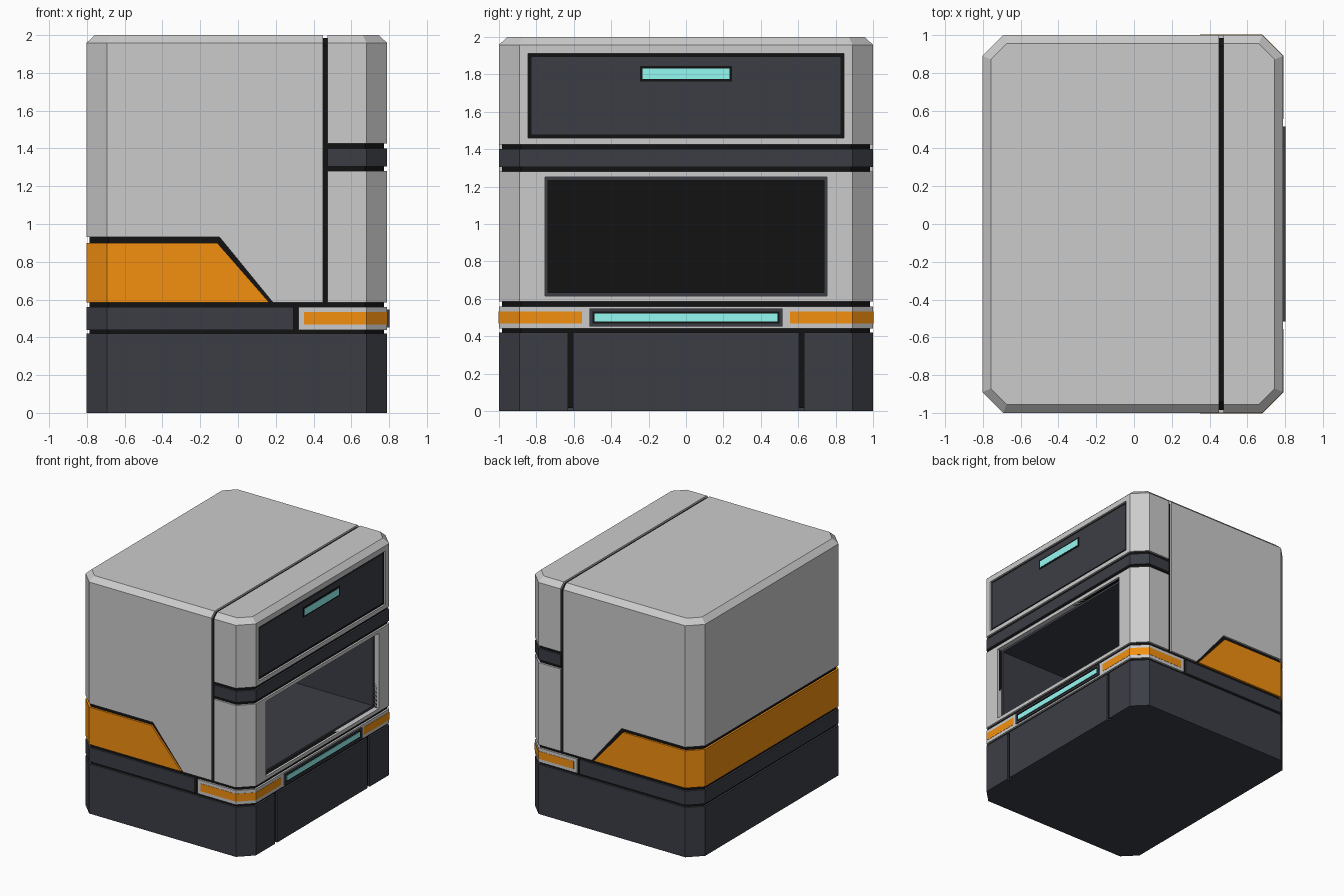
import bpy, bmesh
from mathutils import Vector

if "Cube" in bpy.data.objects:
    bpy.data.objects.remove(bpy.data.objects["Cube"])

L, R, W, C = -0.803, 0.79, 1.0, 0.11      # plan extents and corner chamfer
COL = {"black": (0.006, 0.006, 0.006, 1), "dark": (0.045, 0.048, 0.06, 1),
       "orange": (0.9, 0.28, 0.005, 1), "teal": (0.3, 0.95, 0.9, 1)}
MAT = {}
for key, rgba in COL.items():
    MAT[key] = bpy.data.materials.new(key)
    MAT[key].diffuse_color = rgba


def finish(name, bm, colour=None):
    me = bpy.data.meshes.new(name)
    bm.to_mesh(me)
    bm.free()
    ob = bpy.data.objects.new(name, me)
    bpy.context.collection.objects.link(ob)
    if colour:
        me.materials.append(MAT[colour])
    return ob


def plan(inset):
    """Chamfered rectangle, offset inwards."""
    l, r, w, c = L + inset, R - inset, W - inset, C - inset * 0.586
    return [(l + c, -w), (r - c, -w), (r, -w + c), (r, w - c),
            (r - c, w), (l + c, w), (l, w - c), (l, -w + c)]


def loft(bm, rings):
    rows = [[bm.verts.new(p) for p in ring] for ring in rings]
    n = len(rows[0])
    for a, b in zip(rows, rows[1:]):
        for i in range(n):
            j = (i + 1) % n
            bm.faces.new((a[i], a[j], b[j], b[i]))
    bm.faces.new(rows[0][::-1])
    bm.faces.new(rows[-1])
    bmesh.ops.recalc_face_normals(bm, faces=bm.faces)


def slab(name, z0, z1, colour=None, clips=(), inset=0.0, bevel=False):
    """Horizontal slice of the body; clips are (point, outward normal)."""
    levels = [(z0, inset), (z1, inset)]
    if bevel:
        levels = [(z0, inset), (z1 - 0.042, inset), (z1, inset + 0.045)]
    bm = bmesh.new()
    loft(bm, [[(x, y, z) for x, y in plan(i)] for z, i in levels])
    for co, no in clips:
        geom = bm.verts[:] + bm.edges[:] + bm.faces[:]
        cut = bmesh.ops.bisect_plane(bm, geom=geom, plane_co=co, plane_no=no, clear_outer=True)
        edges = [e for e in cut["geom_cut"] if isinstance(e, bmesh.types.BMEdge)]
        bmesh.ops.contextual_create(bm, geom=edges)
    bmesh.ops.recalc_face_normals(bm, faces=bm.faces)
    return finish(name, bm, colour)


def add_box(bm, x0, x1, y0, y1, z0, z1):
    vs = bmesh.ops.create_cube(bm, size=1)["verts"]
    lo, hi = Vector((x0, y0, z0)), Vector((x1, y1, z1))
    for v in vs:
        v.co = Vector([(a + b) / 2 + c * (b - a) for a, b, c in zip(lo, hi, v.co)])


def box(name, *ext, colour=None):
    bm = bmesh.new()
    add_box(bm, *ext)
    return finish(name, bm, colour)


def frame(name, x0, x1, w, z0, z1, t, colour):
    bm = bmesh.new()
    add_box(bm, x0, x1, -w, w, z0, z0 + t)
    add_box(bm, x0, x1, -w, w, z1 - t, z1)
    for s in (-w, w - t):
        add_box(bm, x0, x1, s, s + t, z0 + t, z1 - t)
    return finish(name, bm, colour)


def subtract(cutter, *targets):
    cutter.hide_render = True
    cutter.hide_viewport = True
    for ob in targets:
        m = ob.modifiers.new("cut", 'BOOLEAN')
        m.operation, m.solver, m.object = 'DIFFERENCE', 'EXACT', cutter


def below_x(x):
    return ((x, 0, 0), (1, 0, 0))


def above_x(x):
    return ((x, 0, 0), (-1, 0, 0))


# Black core seen in every seam
core = slab("seam_core", 0.015, 1.985, "black", inset=0.016, bevel=True)

# Base with two vertical seams on the right face
base = slab("base", 0, 0.42, "dark")
for s in (-1, 1):
    y = 0.618 * s
    subtract(box("base_seam_cutter", 0.765, 0.9, y - 0.014, y + 0.014, -0.1, 0.5), base)

# Waist band
slab("waist_band_rear", 0.44, 0.56, "dark", [below_x(0.295)])
slab("waist_band_front", 0.44, 0.56, None, [above_x(0.32)])
for s in (-1, 1):
    slab("corner_light", 0.468, 0.533, "orange",
         [above_x(0.35), ((0, 0.555 * s, 0), (0, -s, 0))], inset=-0.002)

# Orange skirt with sloped end
skirt = slab("orange_skirt", 0.585, 0.90, "orange", [((0.165, 0, 0.585), (0.315, 0, 0.275))])

# Main shell, cut away above the skirt
shell = slab("main_shell", 0.585, 2, None, [below_x(0.45)], bevel=True)
bm = bmesh.new()
wedge = [(-1, 0.5), (0.254, 0.5), (-0.097, 0.93), (-1, 0.93)]
loft(bm, [[(x, y, z) for x, z in wedge] for y in (-1.2, 1.2)])
subtract(finish("skirt_cutter", bm), shell)

# Front column: lower block, dark band, upper block
lower = slab("front_lower", 0.585, 1.28, None, [above_x(0.475)])
slab("front_band", 1.305, 1.40, "dark", [above_x(0.475)])
upper = slab("front_upper", 1.425, 2, None, [above_x(0.475)], bevel=True)

# Open compartment with liner and frame
subtract(box("compartment_cutter", -0.6, 1, -0.755, 0.755, 0.615, 1.25),
         core, skirt, shell, lower)
frame("compartment_frame", 0.735, 0.747, 0.755, 0.615, 1.25, 0.018, "dark")
bm = bmesh.new()
add_box(bm, -0.55, 0.736, -0.737, 0.737, 0.633, 1.232)
bm.normal_update()
bmesh.ops.delete(bm, geom=[f for f in bm.faces if f.normal.x > 0.5], context='FACES')
for f in bm.faces:
    f.material_index = int(f.normal.x < -0.5)
bmesh.ops.reverse_faces(bm, faces=bm.faces)
liner = finish("compartment_liner", bm, "dark")
liner.data.materials.append(MAT["black"])

# Drawer panel in its recess, with handle
subtract(box("drawer_cutter", 0.765, 1, -0.845, 0.845, 1.46, 1.912), upper)
box("drawer_gap", 0.755, 0.768, -0.85, 0.85, 1.455, 1.917, colour="black")
box("drawer_panel", 0.76, 0.78, -0.827, 0.827, 1.478, 1.894, colour="dark")
box("handle_frame", 0.77, 0.783, -0.245, 0.245, 1.762, 1.845, colour="black")
box("handle", 0.77, 0.785, -0.232, 0.232, 1.775, 1.832, colour="teal")

# Light bar on the waist
frame("light_bar_frame", 0.78, 0.803, 0.515, 0.453, 0.547, 0.016, "dark")
box("light_bar_gap", 0.78, 0.795, -0.505, 0.505, 0.46, 0.54, colour="black")
box("light_bar", 0.78, 0.799, -0.488, 0.488, 0.48, 0.521, colour="teal")

for m in bpy.data.materials:
    if m.users and not m.is_grease_pencil:
        m.use_nodes = True
        m.node_tree.nodes["Principled BSDF"].inputs["Base Color"].default_value = m.diffuse_color
